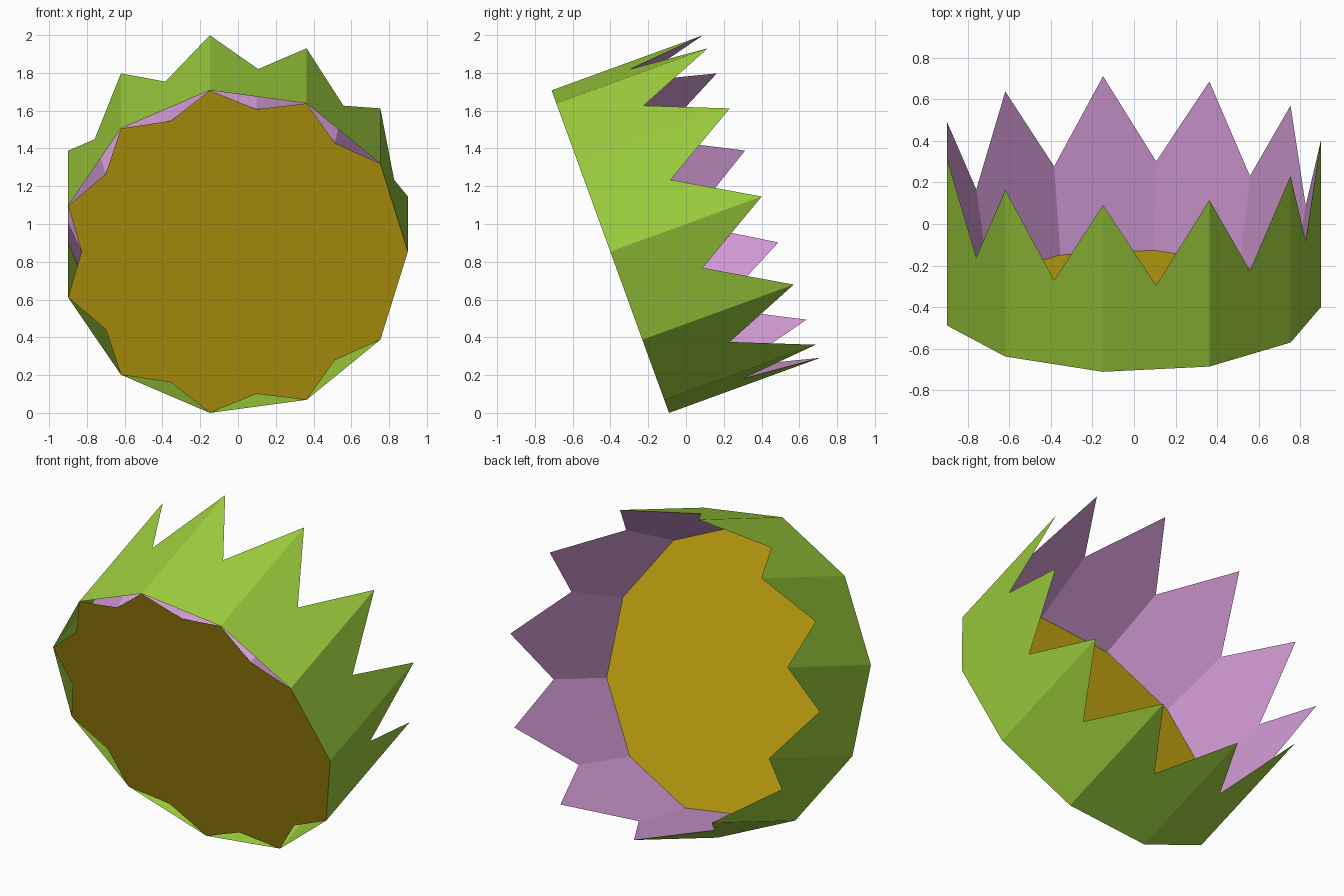
import bpy, bmesh
from math import pi, sin, cos, radians
from mathutils import Matrix

cube = bpy.data.objects.get("Cube")
if cube:
    bpy.data.objects.remove(cube, do_unlink=True)

N = 11                      # spikes around the cup
R_OUT = 0.918               # outer corner radius
R_MID = R_OUT * cos(pi / N) # radius at the middle of a flat side
R_IN = 0.81                 # inner wall radius at the floor
H_TIP, H_VALLEY = 0.853, 0.43

# Cup axis points to the back and 20 degrees upward
PLACE = Matrix.Translation((-0.0185, -0.4008, 0.8538)) @ Matrix.Rotation(radians(-70), 4, 'X')


def material(name, rgb):
    m = bpy.data.materials.new(name)
    m.use_nodes = True
    m.diffuse_color = (*rgb, 1)
    bsdf = next(n for n in m.node_tree.nodes if n.type == 'BSDF_PRINCIPLED')
    bsdf.inputs["Base Color"].default_value = (*rgb, 1)
    bsdf.inputs["Roughness"].default_value = 0.8
    return m


def point(step, radius, height):
    """Point on the cup; step counts corners around the axis."""
    a = -step * 2 * pi / N
    return (radius * cos(a), radius * sin(a), height)


def build(name, faces, mat):
    bm = bmesh.new()
    for f in faces:
        bm.faces.new([bm.verts.new(PLACE @ Matrix.Translation(p) @ Matrix().to_translation())
                      for p in f])
    bmesh.ops.remove_doubles(bm, verts=bm.verts, dist=1e-4)
    me = bpy.data.meshes.new(name)
    bm.to_mesh(me)
    bm.free()
    me.materials.append(mat)
    ob = bpy.data.objects.new(name, me)
    bpy.context.collection.objects.link(ob)
    return ob


green = material("leaf_green", (0.328, 0.604, 0.045))
pink = material("petal_pink", (0.658, 0.328, 0.672))
gold = material("centre_gold", (0.552, 0.376, 0.005))

# Straight outer wall with a V notch in every side
outer = [[point(k, R_OUT, 0), point(k, R_OUT, H_TIP), point(k + .5, R_MID, H_VALLEY),
          point(k + 1, R_OUT, H_TIP), point(k + 1, R_OUT, 0)] for k in range(N)]
build("outer_wall", outer, green)

# Flared inner wall, its corners under the valleys, meeting the outer rim
inner = [[point(k - .5, R_IN, 0), point(k + .5, R_IN, 0), point(k + .5, R_MID, H_VALLEY),
          point(k, R_OUT, H_TIP), point(k - .5, R_MID, H_VALLEY)] for k in range(N)]
build("inner_wall", inner, pink)

# Star-shaped floor, left straight on the two sides beside the first corner
star = []
for k in range(N):
    star.append(point(k, R_OUT, 0))
    if k not in (0, N - 1):
        star.append(point(k + .5, R_IN, 0))
build("floor", [star], gold)
